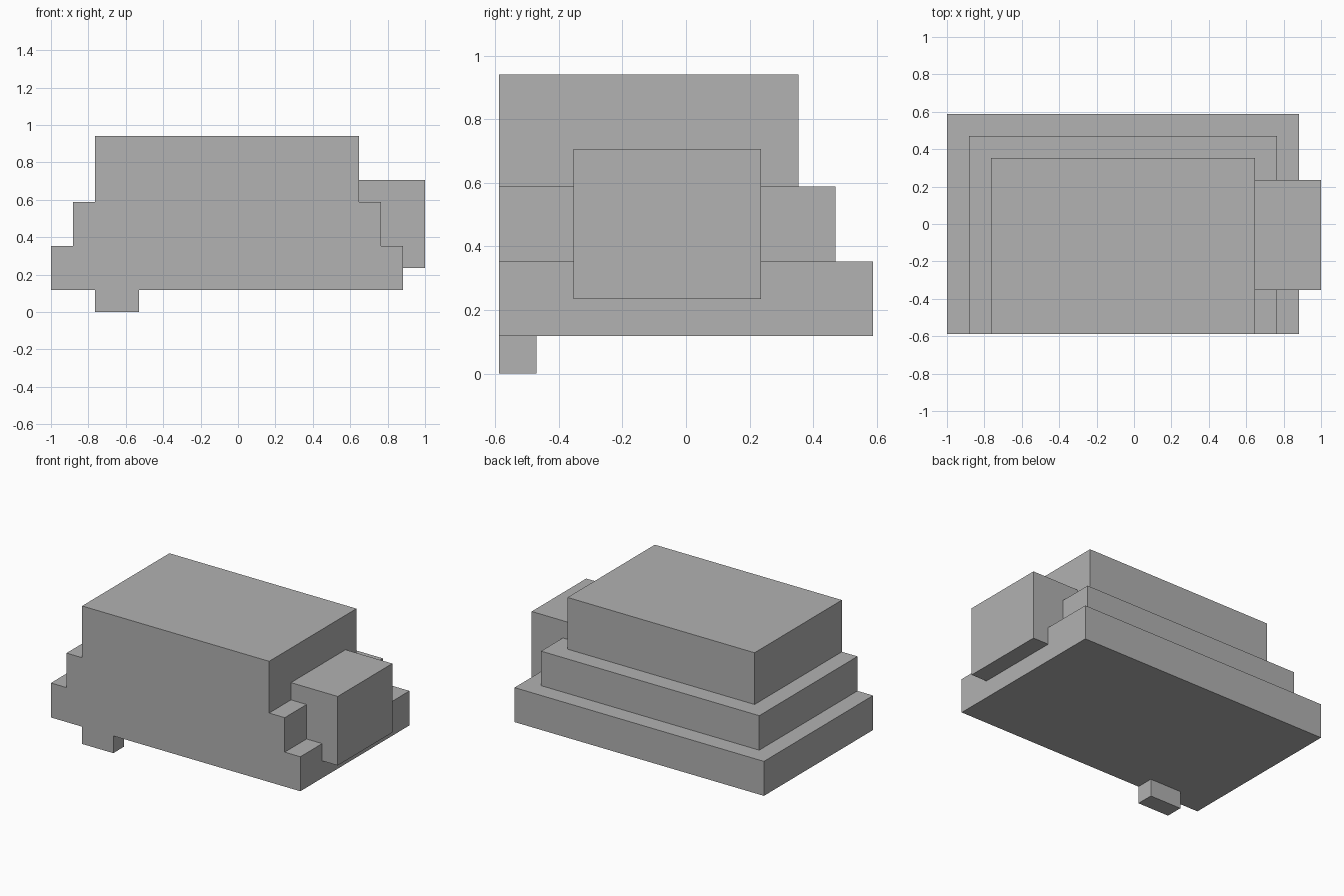
import bpy
import bmesh
from mathutils import Matrix, Vector

cube = bpy.data.objects.get("Cube")
if cube:
    bpy.data.objects.remove(cube, do_unlink=True)

U = 2 / 17  # one modular step

# Single plain grey material
grey = bpy.data.materials.new("plain grey")
grey.use_nodes = True
colour = (0.445, 0.445, 0.445, 1)
grey.diffuse_color = colour
grey.node_tree.nodes["Principled BSDF"].inputs["Base Color"].default_value = colour


def block(name, low, high):
    """Box between two corners given in modular steps."""
    low, high = Vector(low) * U, Vector(high) * U
    bm = bmesh.new()
    bmesh.ops.create_cube(bm, size=1, matrix=Matrix.Diagonal((*(high - low), 1)))
    mesh = bpy.data.meshes.new(name)
    bm.to_mesh(mesh)
    bm.free()
    mesh.materials.append(grey)
    obj = bpy.data.objects.new(name, mesh)
    obj.location = (low + high) / 2
    bpy.context.collection.objects.link(obj)
    return obj


# Stepped body, flush at the front and set back one step on the other sides
for i, (name, bottom, top) in enumerate([
        ("lower_tier", 1, 3), ("middle_tier", 3, 5), ("upper_tier", 5, 8)]):
    block(name, (i - 8.5, -5, bottom), (7.5 - i, 5 - i, top))

# Box projecting from the left side
block("side_box", (5.5, -3, 2), (8.5, 2, 6))

# Small foot under the front edge
block("front_foot", (-6.5, -5, 0), (-4.5, -4, 1))
